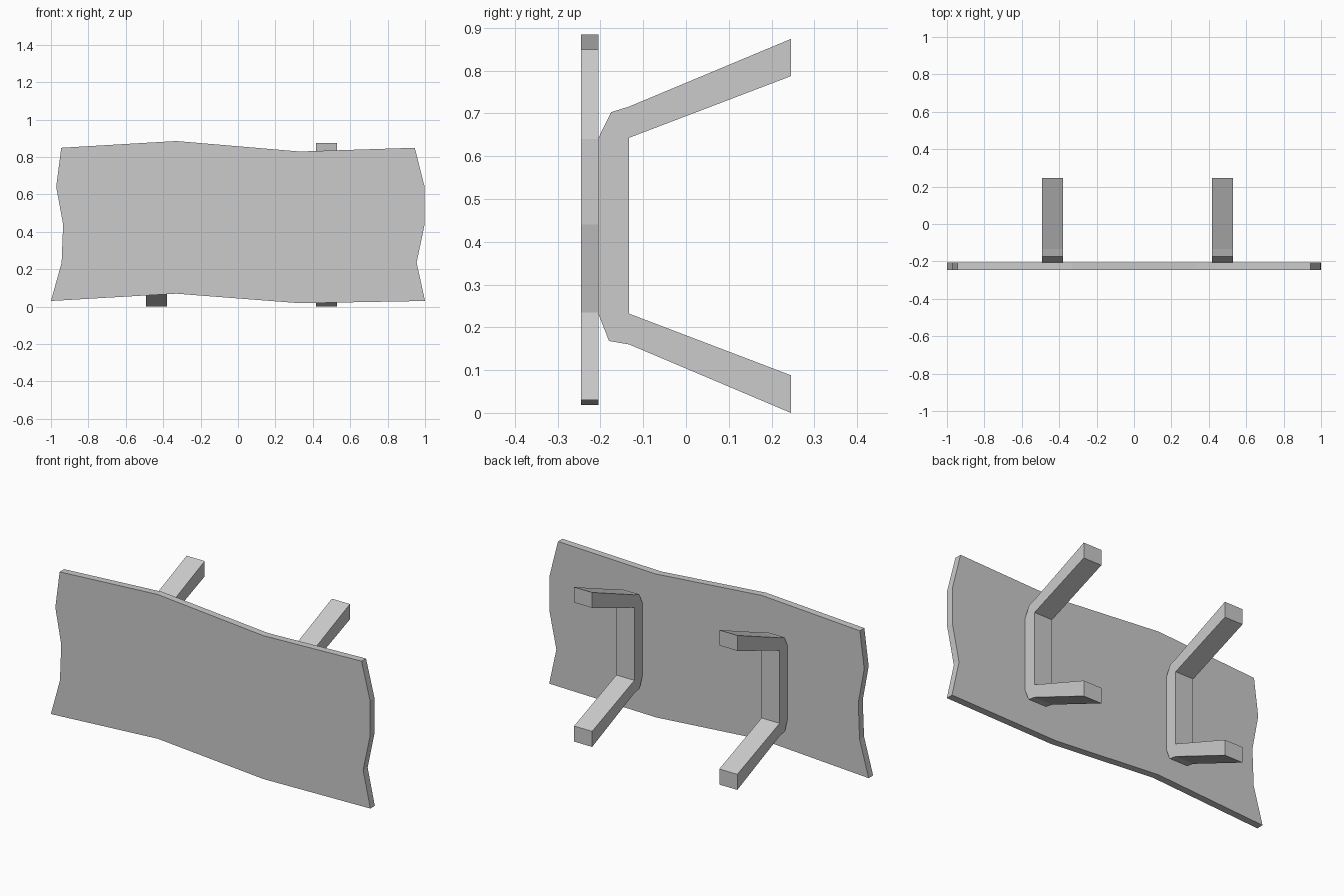
import bpy, bmesh
from mathutils import Vector

if "Cube" in bpy.data.objects:
    bpy.data.objects.remove(bpy.data.objects["Cube"])


def extruded(name, points, offset):
    """Solid made by sweeping a flat outline along an offset vector."""
    bm = bmesh.new()
    face = bm.faces.new([bm.verts.new(p) for p in points])
    swept = bmesh.ops.extrude_face_region(bm, geom=[face], use_keep_orig=True)
    verts = [g for g in swept["geom"] if isinstance(g, bmesh.types.BMVert)]
    bmesh.ops.translate(bm, verts=verts, vec=Vector(offset))
    bmesh.ops.recalc_face_normals(bm, faces=bm.faces[:])
    mesh = bpy.data.meshes.new(name)
    bm.to_mesh(mesh)
    bm.free()
    obj = bpy.data.objects.new(name, mesh)
    bpy.context.collection.objects.link(obj)
    return obj


# Uneven plank (outline in x, z)
plank = [(-1, 0.03), (-0.33, 0.069), (0.33, 0.018), (1, 0.03),
         (0.955, 0.235), (0.998, 0.44), (0.998, 0.64), (0.945, 0.849),
         (0.33, 0.829), (-0.33, 0.885), (-0.945, 0.849),
         (-0.972, 0.64), (-0.935, 0.44), (-0.943, 0.235)]
extruded("plank", [(x, -0.245, z) for x, z in plank], (0, 0.04, 0))

# Splayed brackets behind the plank (outline in y, z)
bracket = [(0.245, 0.0), (0.245, 0.088), (-0.133, 0.232), (-0.133, 0.643),
           (0.245, 0.787), (0.245, 0.874), (-0.133, 0.716), (-0.175, 0.703),
           (-0.205, 0.642), (-0.205, 0.232), (-0.18, 0.168), (-0.133, 0.16)]
for side, x in (("left", -0.493), ("right", 0.416)):
    extruded(side + "_bracket", [(x, y, z) for y, z in bracket], (0.113, 0, 0))
